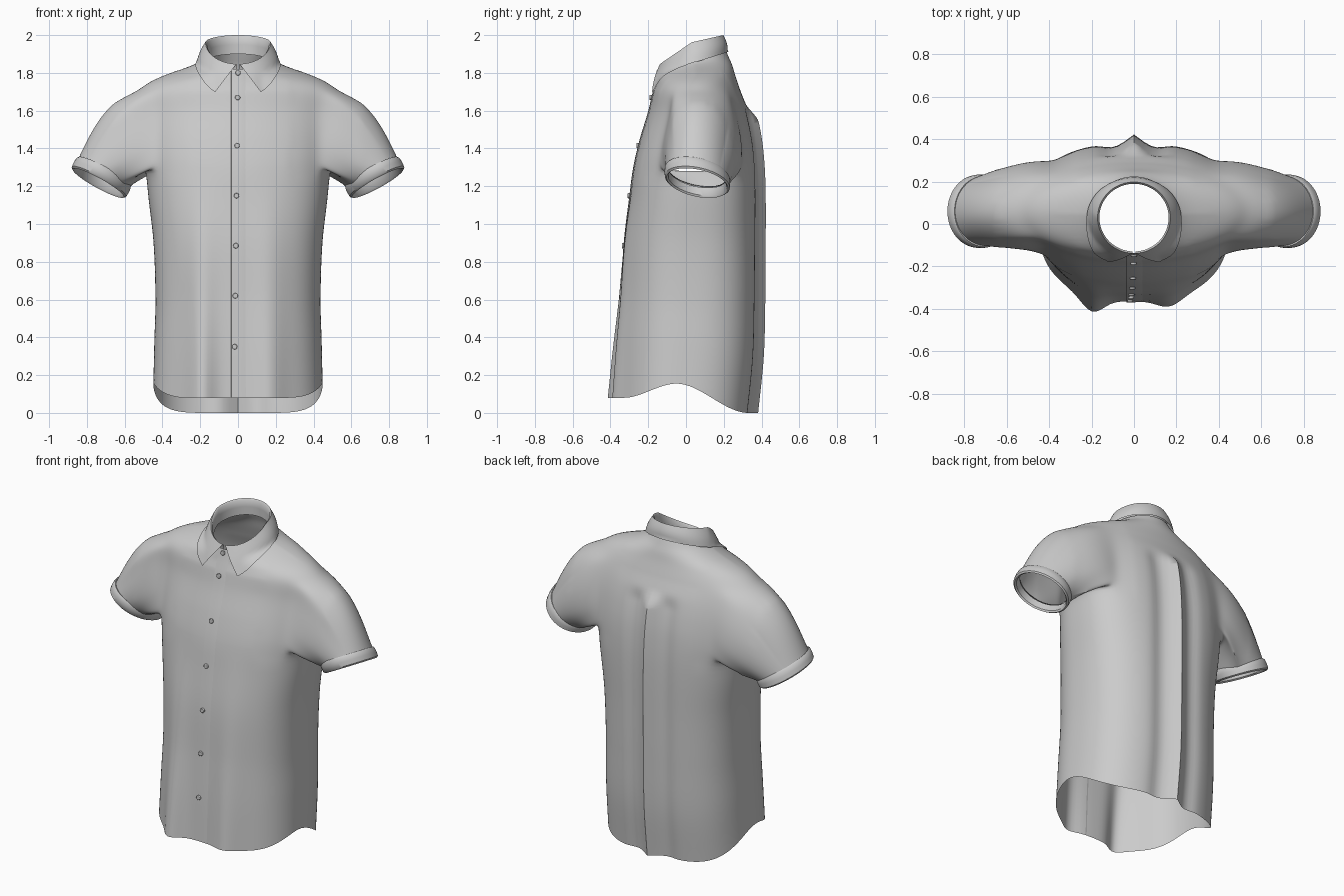
import bpy, bmesh, math
from mathutils import Vector
from mathutils.bvhtree import BVHTree

if "Cube" in bpy.data.objects:
    bpy.data.objects.remove(bpy.data.objects["Cube"])

N, C0, C1, R0, R1 = 128, -12, 16, 30, 54      # columns, armhole columns (front, back), armhole rows
# torso profile: height, half width, front y, back y
LEVELS = [(0, .448, -.365, .34), (.3, .443, -.355, .37), (.6, .437, -.34, .378), (.9, .447, -.325, .38),
          (1.15, .475, -.295, .38), (1.3, .488, -.275, .375), (1.45, .5, -.24, .36), (1.6, .52, -.195, .328),
          (1.7, .53, -.172, .29), (1.77, .44, -.155, .262), (1.82, .29, -.147, .245),
          (1.85, .215, -.142, .23), (1.88, .18, -.138, .215)]


def clamp(t):
    return max(0.0, min(1.0, t))


def smooth(t):
    t = clamp(t)
    return t * t * (3 - 2 * t)


def bump(x, c, w):
    return math.exp(-((x - c) / w) ** 2)


def profile(z):
    """Smooth interpolation of the torso profile."""
    k = 0
    while k < len(LEVELS) - 2 and z > LEVELS[k + 1][0]:
        k += 1
    a, b = LEVELS[k], LEVELS[k + 1]
    p, q = LEVELS[max(k - 1, 0)], LEVELS[min(k + 2, len(LEVELS) - 1)]
    h = b[0] - a[0]
    t = (z - a[0]) / h
    out = []
    for i in (1, 2, 3):
        ma = (b[i] - p[i]) / (b[0] - p[0]) * h
        mb = (q[i] - a[i]) / (q[0] - a[0]) * h
        out.append((2*t**3 - 3*t**2 + 1) * a[i] + (t**3 - 2*t**2 + t) * ma
                   + (3*t**2 - 2*t**3) * b[i] + (t**3 - t**2) * mb)
    return out


def torso_point(z, ang):
    w, yf, yb = profile(z)
    c, s = math.cos(ang), math.sin(ang)
    n = 2.4 - .4 * smooth((z - 1.3) / .4)
    if s > 0:
        n += .2 * smooth((1.8 - z) / .3)
    x = w * math.copysign(abs(c) ** (2 / n), c)
    y = (yf + yb) / 2 + (yb - yf) / 2 * math.copysign(abs(s) ** (2 / n), s)
    if s < 0:      # front drape
        f = clamp((1.25 - z) / 1.25)
        y -= -s * f * (.075 * bump(x, -.2, .075) + .04 * bump(x, .17, .08))
    else:          # box pleat
        f = smooth((1.64 - z) / .1)
        y += s * f * (.042 * bump(x, 0, .04) - .016 * bump(abs(x), .11, .05))
    if z < .6:     # curved shirt tail
        if y > -.05:
            hem = .155 * (1 - smooth((y + .05) / .38))
        else:
            hem = .08 + .075 * (1 - smooth((-.05 - y) / .28))
        z = hem + z * (.6 - hem) / .6
    if z > 1.7:    # neckline drops at the front
        z += (z - 1.7) / .18 * (.03 * s if s > 0 else .06 * s)
    return Vector((x, y, z))


def cuff_point(side, ang, dr=0.0, up=0.0):
    p = (Vector((.738, .06, 1.22)) + Vector((.88, 0, .47)) * (.152 + dr) * math.cos(ang)
         + Vector((0, 1, -.18)) * (.16 + dr) * math.sin(ang) + Vector((-.47, 0, .88)) * up)
    p.x *= side
    return p


def finish(name, bm, angle=40):
    bmesh.ops.recalc_face_normals(bm, faces=bm.faces)
    me = bpy.data.meshes.new(name)
    bm.to_mesh(me)
    bm.free()
    ob = bpy.data.objects.new(name, me)
    bpy.context.collection.objects.link(ob)
    bpy.ops.object.select_all(action='DESELECT')
    ob.select_set(True)
    bpy.context.view_layer.objects.active = ob
    bpy.ops.object.shade_smooth_by_angle(angle=math.radians(angle))
    return ob


def loft(bm, rows, closed):
    """Skin rows of vertices or points with quads."""
    rows = [[p if isinstance(p, bmesh.types.BMVert) else bm.verts.new(p) for p in r] for r in rows]
    n = len(rows[0])
    for a, b in zip(rows, rows[1:]):
        for j in range(n if closed else n - 1):
            k = (j + 1) % n
            bm.faces.new((a[j], a[k], b[k], b[j]))


# torso with open armholes
bm = bmesh.new()
heights = ([1.3 * i / R0 for i in range(R0)] + [1.3 + .4 * i / (R1 - R0) for i in range(R1 - R0)]
           + [1.7 + .18 * i / 14 for i in range(15)])
grid = [[bm.verts.new(torso_point(z, 2 * math.pi * j / N)) for j in range(N)] for z in heights]
for i in range(len(grid) - 1):
    for j in range(N):
        if R0 <= i < R1 and min((j - C0) % N, (j - N // 2 + C1) % N) < C1 - C0:
            continue
        k = (j + 1) % N
        bm.faces.new((grid[i][j], grid[i][k], grid[i + 1][k], grid[i + 1][j]))

# sleeves grown from the armhole edges
loop = ([(R0, c) for c in range(C0, C1)] + [(i, C1) for i in range(R0, R1)]
        + [(R1, c) for c in range(C1, C0, -1)] + [(i, C0) for i in range(R1, R0, -1)])
for side in (1, -1):
    rows = [[grid[i][(c if side > 0 else N // 2 - c) % N] for i, c in loop]]
    start = [v.co.copy() for v in rows[0]]
    for r in range(1, 19):
        s, ring = r / 18, []
        for (i, c), p in zip(loop, start):
            ang = math.atan2((c - (C0 + C1) / 2) / (C1 - C0) * 2, (i - R0) / (R1 - R0) * 2 - 1)
            q = p.lerp(cuff_point(side, ang, 0, .03), s)
            k = math.sin(math.pi * s ** .8)
            q += Vector((.035 * side, 0, .052)) * k * max(0, math.cos(ang))
            q.y += k * math.sin(ang) * (.035 if math.sin(ang) > 0 else .012)
            ring.append(q)
        rows.append(ring)
    loft(bm, rows, True)
bmesh.ops.delete(bm, geom=[v for v in bm.verts if not v.link_faces], context='VERTS')
seam = [v for v in bm.verts if .28 < abs(v.co.x) < .64 and 1.22 < v.co.z < 1.8
        and not v.is_boundary]
for _ in range(14):
    bmesh.ops.smooth_vert(bm, verts=seam, factor=.5, use_axis_x=True, use_axis_y=True, use_axis_z=True)
bmesh.ops.recalc_face_normals(bm, faces=bm.faces)
tree = BVHTree.FromBMesh(bm)
finish("shirt_body", bm, 60)


def front_y(x, z):
    hit = tree.ray_cast(Vector((x, -2, z)), Vector((0, 1, 0)))[0]
    return hit.y if hit and hit.y < 0 else -.14


def lift(p, gap):
    """Keep a point at least a small gap outside the shirt body."""
    loc, nor, _, _ = tree.find_nearest(p)
    if nor.dot(loc - Vector((0, .05, 1.5))) < 0:
        nor = -nor
    return loc + nor * gap if (p - loc).dot(nor) < gap else p


# rolled sleeve cuffs
CUFF = [(-.006, .06), (.006, .064), (.012, .055), (.014, .03), (.012, .004), (.003, -.004), (-.006, .005), (-.01, .05)]
for side, label in ((1, "right"), (-1, "left")):
    bm = bmesh.new()
    loft(bm, [[cuff_point(side, 2 * math.pi * j / 64, dr, up) for j in range(64)] for dr, up in CUFF], True)
    finish("sleeve_cuff_" + label, bm)

# collar: inner stand rolling over into the pointed leaf
bm = bmesh.new()
rows = [[] for _ in range(11)]
for j in range(97):
    a = (j / 48 - 1) * math.pi * .985
    c, b = math.cos(a), a * .83
    cb = math.cos(b)
    zt = 1.962 + (.038 if c > 0 else .115) * c
    top = Vector((.172 * math.sin(a), .03 + .168 * c, zt))
    low = Vector((.222 * math.sin(b), .03 + (.19 if cb > 0 else .25) * cb,
                  1.85 + (.06 if cb > 0 else .18) * cb))
    inner = Vector((top.x * .95, .03 + (top.y - .03) * .95, zt))
    for k, d in enumerate((.1, .05, .008)):
        rows[k].append(inner - Vector((0, 0, d)))
    out = Vector((math.sin(a), c, 0))
    for k in range(8):
        t = k / 7
        p = top.lerp(low, t) + out * .008 * math.sin(math.pi * t)
        rows[3 + k].append(lift(p, .009) if k > 2 else p)
loft(bm, rows, False)
finish("collar", bm, 70)

# button placket, its free edge on one side
bm = bmesh.new()
rows = []
STRIP = ((-.036, 0), (-.035, .005), (0, .004), (.03, .002), (.05, -.002))
for i in range(50):
    z = .083 + (1.815 - .083) * i / 49
    rows.append([(x, front_y(x, z) - d, z) for x, d in STRIP])
loft(bm, rows, False)
finish("button_placket", bm, 35)

# buttons
for n, z in enumerate((1.80, 1.67, 1.415, 1.15, .885, .62, .35)):
    x = -.022 * (1 - z / 1.8)
    bpy.ops.mesh.primitive_cylinder_add(vertices=20, radius=.014, depth=.012,
                                        location=(x, front_y(x, z) - .008, z), rotation=(math.pi / 2, 0, 0))
    ob = bpy.context.object
    ob.name = "button_%d" % (n + 1)
    bev = ob.modifiers.new("edge", 'BEVEL')
    bev.width, bev.segments = .003, 2
    bpy.ops.object.shade_smooth_by_angle()
